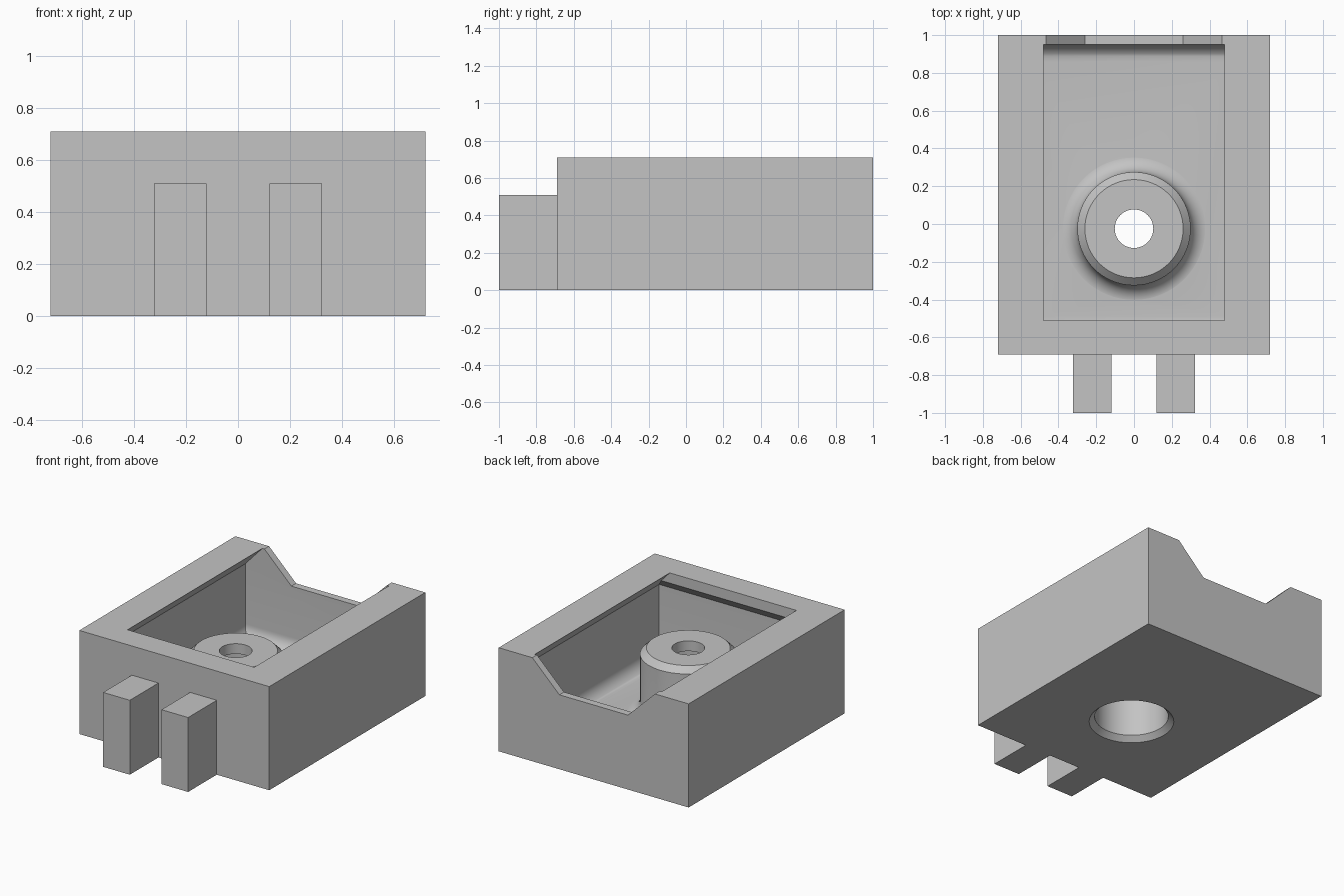
import bpy, bmesh, math

cube = bpy.data.objects.get("Cube")
if cube:
    bpy.data.objects.remove(cube, do_unlink=True)

grey = bpy.data.materials.new("plain grey")
grey.use_nodes = True
grey.diffuse_color = (0.55, 0.55, 0.55, 1)
grey.node_tree.nodes["Principled BSDF"].inputs["Base Color"].default_value = grey.diffuse_color

CENTRE_Y = -0.025
FLOOR = 0.07
FILLET = 0.09
STEPS = 10


def loft(name, rings):
    """Closed solid from a stack of equal-length point rings, bottom to top."""
    bm = bmesh.new()
    loops = [[bm.verts.new(p) for p in ring] for ring in rings]
    n = len(loops[0])
    for low, high in zip(loops, loops[1:]):
        for i in range(n):
            j = (i + 1) % n
            bm.faces.new((low[i], low[j], high[j], high[i]))
    bm.faces.new(loops[0])
    bm.faces.new(loops[-1])
    bmesh.ops.recalc_face_normals(bm, faces=bm.faces)
    mesh = bpy.data.meshes.new(name)
    bm.to_mesh(mesh)
    bm.free()
    mesh.materials.append(grey)
    obj = bpy.data.objects.new(name, mesh)
    bpy.context.collection.objects.link(obj)
    return obj


def rect(x0, x1, y0, y1, z):
    return [(x0, y0, z), (x1, y0, z), (x1, y1, z), (x0, y1, z)]


def box(name, x0, x1, y0, y1, z0, z1):
    return loft(name, [rect(x0, x1, y0, y1, z) for z in (z0, z1)])


def turned(name, profile, sides=64):
    """Round solid from (radius, z) pairs around the post axis."""
    angles = [math.tau * i / sides for i in range(sides)]
    return loft(name, [[(r * math.cos(a), CENTRE_Y + r * math.sin(a), z) for a in angles]
                       for r, z in profile])


def combine(target, tool, operation):
    bpy.context.view_layer.objects.active = target
    mod = target.modifiers.new("combine", "BOOLEAN")
    mod.operation, mod.solver, mod.object = operation, "EXACT", tool
    bpy.ops.object.modifier_apply(modifier=mod.name)
    bpy.data.objects.remove(tool, do_unlink=True)


# Quarter-round steps: inset from the wall and height above the floor
cove = [(FILLET * (1 - math.sin(a)), FILLET * (1 - math.cos(a)))
        for a in (math.pi / 2 * i / STEPS for i in range(STEPS + 1))]

# Housing block
housing = box("housing", -0.72, 0.72, -0.69, 1, 0, 0.71)

# Pocket with coved floor, dovetailed sides and an overhanging front lip
SIDE, FRONT, BACK = 0.61, -0.58, 0.95
rings = [rect(-SIDE + d, SIDE - d, FRONT + d, BACK - d, FLOOR + h) for d, h in cove]
rings += [rect(-x, x, y, BACK, z) for x, y, z in
          ((SIDE, FRONT, 0.57), (0.545, -0.51, 0.64), (0.48, -0.51, 0.71), (0.48, -0.51, 0.8))]
combine(housing, loft("pocket_cutter", rings), "DIFFERENCE")

# Sloped notch in the back wall
notch = [rect(-x, x, 0.9, 1.1, z) for x, z in ((0.26, 0.51), (0.465, 0.71), (0.465, 0.8))]
combine(housing, loft("notch_cutter", notch), "DIFFERENCE")

# Round post with coved foot and chamfered top
post = [(0.30 + FILLET, 0.03)]
post += [(0.30 + d, FLOOR - 0.001 + h) for d, h in
         ((FILLET - FILLET * math.sin(a), FILLET - FILLET * math.cos(a))
          for a in (math.pi / 2 * i / STEPS for i in range(STEPS + 1)))]
post += [(0.30, 0.47), (0.26, 0.51)]
combine(housing, turned("post", post), "UNION")

# Counterbore from below and small hole through the top of the post
bore = [(0.305, -0.035), (0.235, 0.035), (0.235, 0.44), (0.102, 0.44), (0.102, 0.6)]
combine(housing, turned("bore_cutter", bore), "DIFFERENCE")

# Two front prongs
for name, side in (("left_prong", 1), ("right_prong", -1)):
    a, b = sorted((side * 0.12, side * 0.322))
    box(name, a, b, -1, -0.69, 0, 0.51)

# Smooth the coves and round walls, keep corners crisp
bpy.ops.object.select_all(action="DESELECT")
housing.select_set(True)
bpy.context.view_layer.objects.active = housing
bpy.ops.object.shade_smooth_by_angle(angle=math.radians(30))
